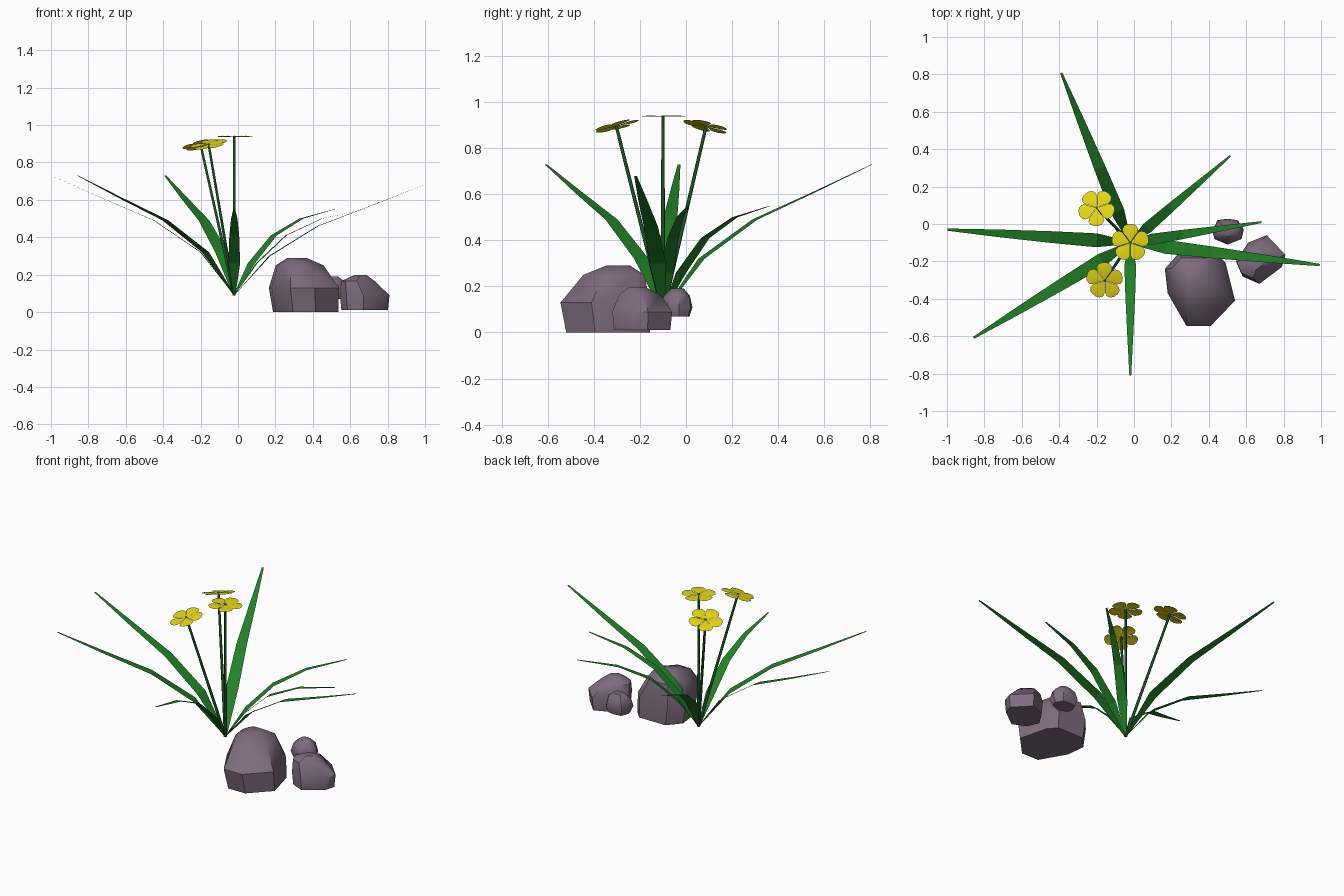
import bpy
import bmesh
from math import radians, cos, sin
from mathutils import Vector, Matrix

cube = bpy.data.objects.get("Cube")
if cube:
    bpy.data.objects.remove(cube, do_unlink=True)


def material(name, color):
    mat = bpy.data.materials.new(name)
    mat.use_nodes = True
    mat.diffuse_color = (*color, 1)
    bsdf = mat.node_tree.nodes["Principled BSDF"]
    bsdf.inputs["Base Color"].default_value = (*color, 1)
    bsdf.inputs["Roughness"].default_value = 0.8
    return mat


LEAF = material("leaf green", (0.016, 0.22, 0.02))
STEM = material("stem dark green", (0.012, 0.085, 0.022))
PETAL = material("petal yellow", (0.78, 0.68, 0.008))
STONE = material("stone mauve grey", (0.21, 0.15, 0.21))

ROOT = Vector((-0.02, -0.10, 0.09))


def finish(name, bm, mat, smooth_angle=None):
    mesh = bpy.data.meshes.new(name)
    bm.to_mesh(mesh)
    bm.free()
    mesh.materials.append(mat)
    obj = bpy.data.objects.new(name, mesh)
    bpy.context.collection.objects.link(obj)
    if smooth_angle:
        bpy.ops.object.select_all(action='DESELECT')
        bpy.context.view_layer.objects.active = obj
        obj.select_set(True)
        bpy.ops.object.shade_smooth_by_angle(angle=radians(smooth_angle))
    return obj


# Leaves: flat tapering blades given by reach and rise at each bend
TALL = [(0, 0), (0.18, 0.23), (0.43, 0.40), (0.71, 0.52), (0.98, 0.64)]
WIDE = [(0, 0), (0.19, 0.21), (0.45, 0.37), (0.74, 0.48), (1.02, 0.59)]
SHORT = [(0, 0), (0.12, 0.17), (0.28, 0.32), (0.475, 0.41), (0.71, 0.46)]
HALF_WIDTHS = [0.007, 0.037, 0.031, 0.02, 0.006]


def leaf(name, tip, path, width):
    out = Vector((tip[0] - ROOT.x, tip[1] - ROOT.y, 0)).normalized()
    side = Vector((-out.y, out.x, 0))
    bm = bmesh.new()
    last = None
    for (reach, rise), half in zip(path, HALF_WIDTHS):
        mid = ROOT + out * reach + Vector((0, 0, rise))
        pair = [bm.verts.new(mid + side * half * width * s) for s in (-1, 1)]
        if last:
            bm.faces.new((last[0], pair[0], pair[1], last[1]))
        last = pair
    finish(name, bm, LEAF)


leaf("leaf_back", (-0.39, 0.81), TALL, 1)
leaf("leaf_right", (-1.0, -0.03), TALL, 1)
leaf("leaf_front_right", (-0.86, -0.61), TALL, 1)
leaf("leaf_left", (1.0, -0.22), WIDE, 1)
leaf("leaf_back_left", (0.51, 0.36), SHORT, 0.8)
leaf("leaf_left_small", (0.68, 0.01), SHORT, 0.8)
leaf("leaf_front", (-0.02, -0.81), SHORT, 0.85)


# Flowers: a thin stem carrying five rounded petals square to it
PETAL_EDGE = [(0.03, 0.02), (0.055, 0.039), (0.075, 0.042), (0.092, 0.031), (0.1, 0.012)]


def flower(name, head, turn):
    head = Vector(head)
    axis = (head - ROOT).normalized()
    tilt = Vector((0, 0, 1)).rotation_difference(axis).to_matrix().to_4x4()
    length = (head - ROOT).length + 0.004

    bm = bmesh.new()
    bmesh.ops.create_cone(bm, cap_ends=True, segments=6, radius1=0.009,
                          radius2=0.007, depth=length)
    bm.transform(Matrix.Translation(ROOT + axis * length / 2) @ tilt)
    finish(name + "_stem", bm, STEM, 65)

    bm = bmesh.new()
    for i in range(5):
        spin = Matrix.Rotation(radians(turn + 72 * i), 4, 'Z')
        outline = [(0, 0)] + [(x, -y) for x, y in PETAL_EDGE]
        outline += [(x, y) for x, y in reversed(PETAL_EDGE)]
        place = Matrix.Translation(head) @ tilt @ spin
        rim = [bm.verts.new(place @ Vector((x, y, 0.03 * y))) for x, y in outline]
        crown = bm.verts.new(place @ Vector((0.066, 0, 0.005)))
        for a, b in zip(rim, rim[1:] + rim[:1]):
            bm.faces.new((a, b, crown))
    finish(name + "_petals", bm, PETAL, 40)


flower("middle_flower", (-0.02, -0.10, 0.938), 90)
flower("back_flower", (-0.20, 0.087, 0.895), -90)
flower("front_flower", (-0.157, -0.303, 0.897), 90)


# Rocks: hull around an outline repeated as rings (height, scale, centre)
def rock(name, outline, rings):
    cx = sum(p[0] for p in outline) / len(outline)
    cy = sum(p[1] for p in outline) / len(outline)
    bm = bmesh.new()
    for z, scale, dx, dy in rings:
        for x, y in outline:
            bm.verts.new((cx + dx + (x - cx) * scale, cy + dy + (y - cy) * scale, z))
    hull = bmesh.ops.convex_hull(bm, input=bm.verts)
    loose = [v for v in bm.verts if not v.link_faces]
    bmesh.ops.delete(bm, geom=loose, context='VERTS')
    bmesh.ops.recalc_face_normals(bm, faces=bm.faces)
    finish(name, bm, STONE, 42)


rock("large_rock",
     [(0.165, -0.24), (0.24, -0.155), (0.44, -0.155), (0.49, -0.21),
      (0.54, -0.41), (0.41, -0.545), (0.28, -0.545), (0.18, -0.37)],
     [(0, 0.93, 0.01, 0.01), (0.13, 1, 0, 0),
      (0.25, 0.68, -0.02, 0.03), (0.29, 0.27, -0.03, 0.04)])
rock("medium_rock",
     [(0.545, -0.2), (0.61, -0.1), (0.71, -0.06), (0.81, -0.165),
      (0.79, -0.23), (0.67, -0.32), (0.58, -0.28)],
     [(0.01, 0.94, 0, 0), (0.09, 1, 0, 0),
      (0.165, 0.68, -0.035, -0.01), (0.198, 0.25, -0.02, -0.02)])
rock("small_rock",
     [(0.42, -0.04), (0.445, 0.02), (0.5, 0.028), (0.555, 0.02),
      (0.587, -0.03), (0.575, -0.08), (0.5, -0.11), (0.43, -0.08)],
     [(0.07, 0.8, 0, 0), (0.11, 1, 0, 0),
      (0.16, 0.82, 0, 0), (0.19, 0.4, 0, 0)])
